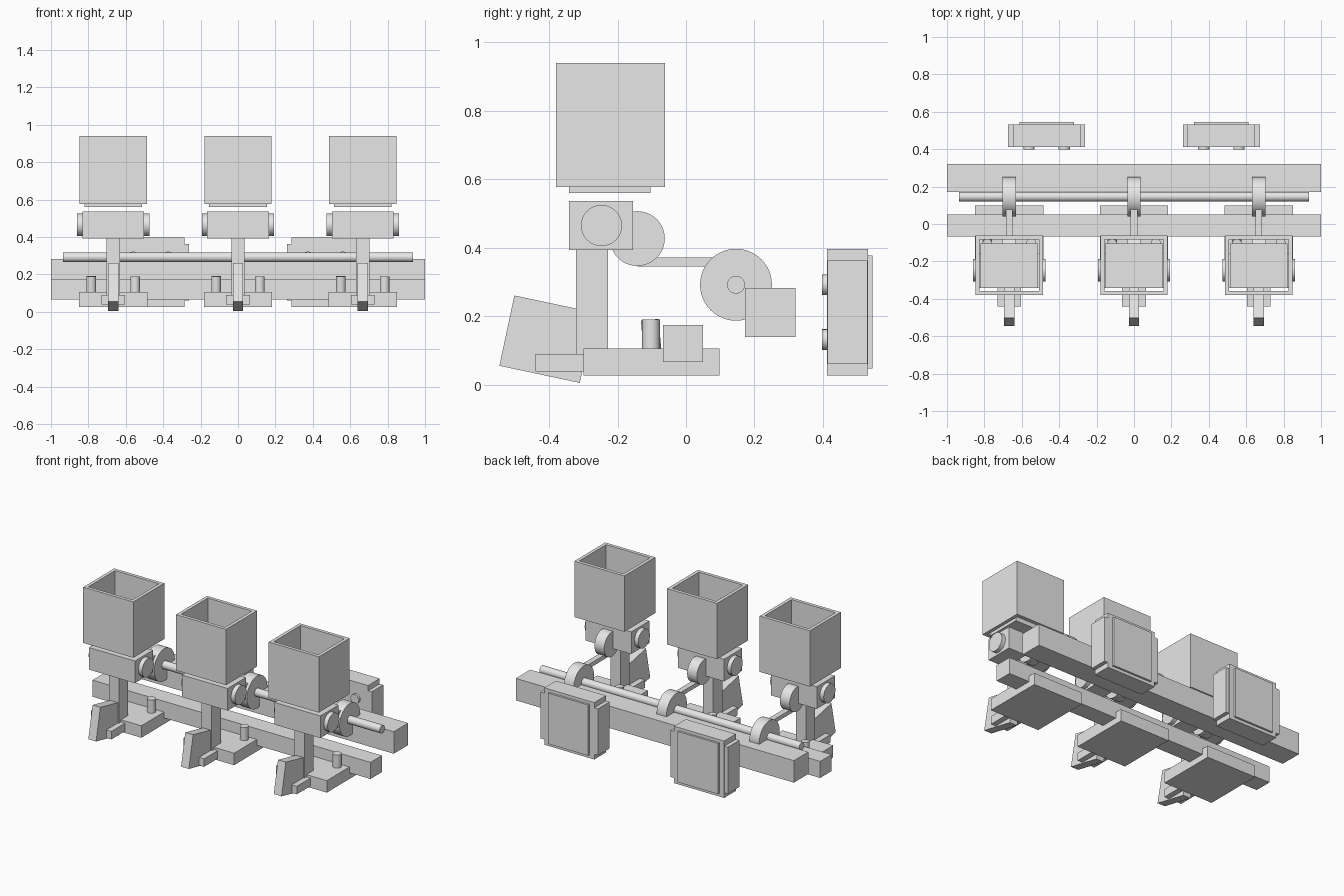
import bpy, bmesh, math
from mathutils import Matrix, Vector

if "Cube" in bpy.data.objects:
    bpy.data.objects.remove(bpy.data.objects["Cube"], do_unlink=True)

grey = bpy.data.materials.new("plain grey")
grey.use_nodes = True
grey.diffuse_color = (0.8, 0.8, 0.8, 1)
grey.node_tree.nodes["Principled BSDF"].inputs["Base Color"].default_value = (0.8, 0.8, 0.8, 1)


def finish(name, bm):
    bmesh.ops.recalc_face_normals(bm, faces=bm.faces)
    mesh = bpy.data.meshes.new(name)
    bm.to_mesh(mesh)
    bm.free()
    mesh.materials.append(grey)
    obj = bpy.data.objects.new(name, mesh)
    bpy.context.collection.objects.link(obj)
    return obj


def box(name, x, y, z, tilt=0):
    """Box from (min, max) ranges, optionally tilted about x."""
    spans = (x, y, z)
    centre = Vector([(a + b) / 2 for a, b in spans])
    size = [b - a for a, b in spans]
    bm = bmesh.new()
    bmesh.ops.create_cube(bm, size=1, matrix=Matrix.Translation(centre)
                          @ Matrix.Rotation(math.radians(tilt), 4, 'X')
                          @ Matrix.Diagonal((*size, 1)))
    return finish(name, bm)


def cylinder(name, centre, radius, length, axis, tilt=0):
    turn = {'X': Matrix.Rotation(math.pi / 2, 4, 'Y'),
            'Y': Matrix.Rotation(math.pi / 2, 4, 'X'),
            'Z': Matrix.Rotation(math.radians(tilt), 4, 'X')}[axis]
    bm = bmesh.new()
    bmesh.ops.create_cone(bm, cap_ends=True, segments=48, radius1=radius, radius2=radius,
                          depth=length, matrix=Matrix.Translation(centre) @ turn)
    obj = finish(name, bm)
    bpy.ops.object.select_all(action='DESELECT')
    obj.select_set(True)
    bpy.context.view_layer.objects.active = obj
    bpy.ops.object.shade_smooth_by_angle(angle=math.radians(35))
    return obj


def around(cx, half):
    return (cx - half, cx + half)


def hopper(name, cx, y, z, half, wall):
    """Rectangular bin: four walls joined as one open tube."""
    bm = bmesh.new()
    rings = []
    for inset, level in ((0, z[0]), (0, z[1]), (wall, z[1]), (wall, z[0])):
        h = half - inset
        y0, y1 = y[0] + inset, y[1] - inset
        rings.append([bm.verts.new((cx + sx * h, yy, level))
                      for sx, yy in ((-1, y0), (1, y0), (1, y1), (-1, y1))])
    for r in range(4):
        a, b = rings[r], rings[(r + 1) % 4]
        for i in range(4):
            j = (i + 1) % 4
            bm.faces.new((a[i], a[j], b[j], b[i]))
    return finish(name, bm)


# Frame bars and drive shaft
box("front_bar", (-1, 1), (-0.067, 0.05), (0.067, 0.175))
box("rear_bar", (-1, 1), (0.172, 0.32), (0.14, 0.283))
cylinder("drive_shaft", (0, 0.146, 0.292), 0.026, 1.87, 'X')

# Three identical row units
for label, cx in (("right", -0.667), ("middle", 0), ("left", 0.667)):
    hopper(label + "_hopper", cx, (-0.38, -0.062), (0.577, 0.94), 0.18, 0.022)
    box(label + "_hopper_floor", around(cx, 0.155), (-0.342, -0.103), (0.56, 0.59))
    box(label + "_meter_box", around(cx, 0.165), (-0.342, -0.155), (0.393, 0.537))
    cylinder(label + "_meter_hubs", (cx, -0.247, 0.465), 0.06, 0.385, 'X')
    box(label + "_shank", around(cx, 0.036), (-0.322, -0.228), (0.09, 0.393))
    box(label + "_opener", around(cx, 0.028), (-0.526, -0.286), (0.028, 0.238), tilt=-12)
    box(label + "_opener_bracket", around(cx, 0.064), (-0.44, -0.29), (0.038, 0.09))
    box(label + "_base", around(cx, 0.182), (-0.3, 0.098), (0.027, 0.105))
    for side, tilt in ((-1, 5), (1, 0)):
        cylinder(label + "_post", (cx + side * 0.117, -0.102, 0.145), 0.026, 0.09, 'Z', tilt)
    # Chain drive from shaft to meter
    cylinder(label + "_large_sprocket", (cx, 0.146, 0.292), 0.105, 0.07, 'X')
    cylinder(label + "_small_sprocket", (cx, -0.142, 0.427), 0.08, 0.07, 'X')
    box(label + "_chain", around(cx, 0.018), (-0.142, 0.09), (0.345, 0.372))

# Two rear cabinets
for label, cx in (("right", -0.467), ("left", 0.467)):
    box(label + "_cabinet", around(cx, 0.18), (0.412, 0.532), (0.027, 0.397))
    box(label + "_cabinet_wings", around(cx, 0.206), (0.413, 0.531), (0.06, 0.363))
    box(label + "_cabinet_panel", around(cx, 0.145), (0.53, 0.545), (0.047, 0.377))
    for dx in (-0.094, 0.094):
        for z in (0.132, 0.292):
            cylinder(label + "_cabinet_peg", (cx + dx, 0.41, z), 0.03, 0.026, 'Y')
